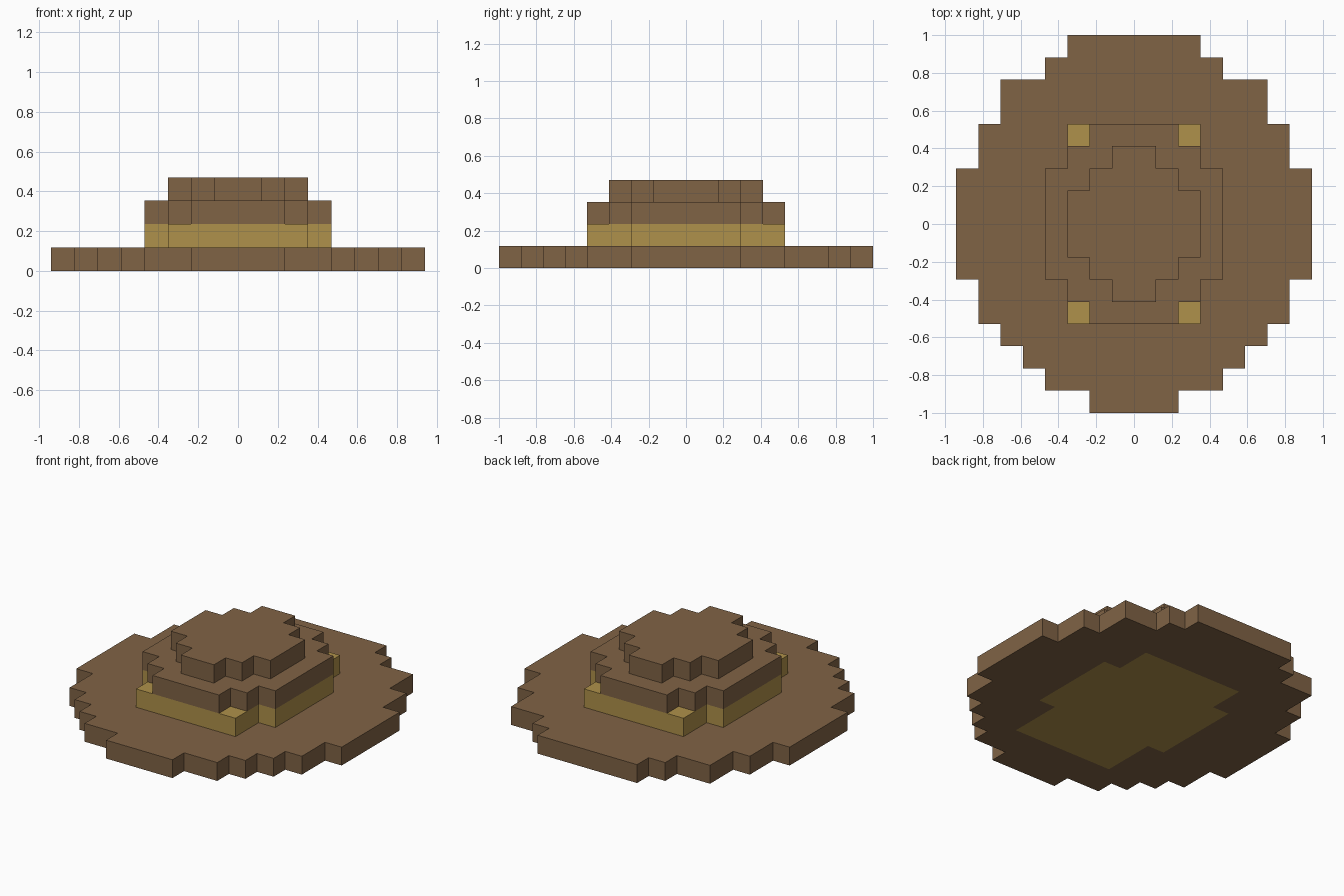
import bpy, bmesh
from math import radians

if "Cube" in bpy.data.objects:
    bpy.data.objects.remove(bpy.data.objects["Cube"])

U = 2 / 17  # size of one block


def material(name, rgb):
    mat = bpy.data.materials.new(name)
    mat.use_nodes = True
    colour = (*rgb, 1)
    mat.diffuse_color = colour
    mat.node_tree.nodes["Principled BSDF"].inputs["Base Color"].default_value = colour
    return mat


brown = material("brown felt", (0.216, 0.125, 0.06))
gold = material("gold band", (0.43, 0.283, 0.069))


def inside(rows, x, y):
    """True when a point, in blocks, lies within the stepped outline."""
    i = int(y + len(rows) / 2)
    return 0 <= i < len(rows) and abs(x) < rows[i]


def layer(name, rows, level, mats, base=None):
    """Slab one block high; rows holds the half width of each row, front to back."""
    bm = bmesh.new()
    for i, half in enumerate(rows):
        y = i - len(rows) / 2
        for x in range(-half, half):
            corners = [(x, y), (x + 1, y), (x + 1, y + 1), (x, y + 1)]
            bm.faces.new([bm.verts.new((a * U, b * U, level * U)) for a, b in corners])
    bmesh.ops.remove_doubles(bm, verts=bm.verts[:], dist=U / 100)
    top = bmesh.ops.extrude_face_region(bm, geom=bm.faces[:], use_keep_orig=True)["geom"]
    bmesh.ops.translate(bm, vec=(0, 0, U),
                        verts=[g for g in top if isinstance(g, bmesh.types.BMVert)])
    bmesh.ops.recalc_face_normals(bm, faces=bm.faces[:])
    if base:
        # The band's footprint shows on the underside
        for f in bm.faces:
            c = f.calc_center_median() / U
            if f.normal.z < -0.5 and inside(base, c.x, c.y):
                f.material_index = 1
    else:
        bmesh.ops.dissolve_limit(bm, angle_limit=radians(1),
                                 verts=bm.verts[:], edges=bm.edges[:])
    mesh = bpy.data.meshes.new(name)
    bm.to_mesh(mesh)
    bm.free()
    for m in mats:
        mesh.materials.append(m)
    obj = bpy.data.objects.new(name, mesh)
    bpy.context.collection.objects.link(obj)
    return obj


# Stepped outlines
brim_rows = [2, 4, 5, 6, 7, 7] + [8] * 5 + [7, 7, 6, 6, 4, 3]
band_rows = [3, 3] + [4] * 5 + [3, 3]
crown_rows = [2, 3] + [4] * 5 + [3, 2]
top_rows = [1, 2, 3, 3, 3, 2, 1]

# Hat layers from the ground up
layer("brim", brim_rows, 0, [brown, gold], base=band_rows)
layer("hat_band", band_rows, 1, [gold])
layer("crown", crown_rows, 2, [brown])
layer("crown_top", top_rows, 3, [brown])
